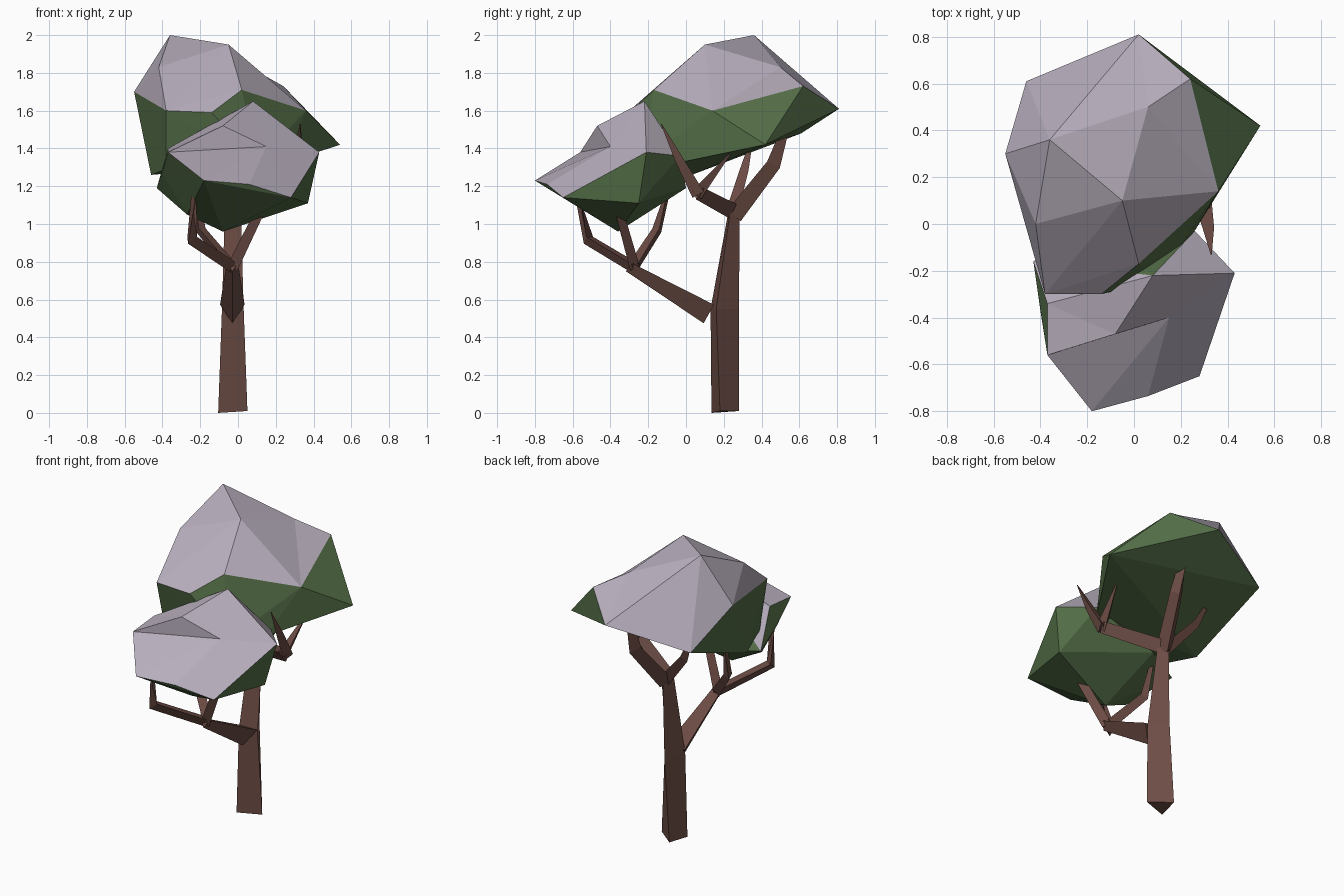
import bpy, bmesh, math
from mathutils import Vector

if "Cube" in bpy.data.objects:
    bpy.data.objects.remove(bpy.data.objects["Cube"])


def material(name, colour):
    m = bpy.data.materials.new(name)
    m.diffuse_color = (*colour, 1)
    m.use_nodes = True
    m.node_tree.nodes["Principled BSDF"].inputs["Base Color"].default_value = m.diffuse_color
    return m


snow = material("pale_lavender", (0.47, 0.42, 0.50))
leaf = material("leaf_green", (0.088, 0.155, 0.063))
bark = material("bark_brown", (0.15, 0.072, 0.058))


def finish(name, bm, mats):
    me = bpy.data.meshes.new(name)
    bm.to_mesh(me)
    bm.free()
    for m in mats:
        me.materials.append(m)
    ob = bpy.data.objects.new(name, me)
    bpy.context.collection.objects.link(ob)


def crown(name, points, dents, is_snow):
    """Faceted clump of leaves; each dent is hulled at one spot, then pushed in to another."""
    bm = bmesh.new()
    for p in points:
        bm.verts.new(p)
    pushed = [(bm.verts.new(a), b) for a, b in dents]
    bmesh.ops.convex_hull(bm, input=bm.verts[:])
    bmesh.ops.recalc_face_normals(bm, faces=bm.faces)
    bm.normal_update()
    for f in bm.faces:
        f.material_index = 0 if is_snow(f.normal, f.calc_center_median()) else 1
    for v, b in pushed:
        v.co = b
    loose = [v for v in bm.verts if not v.link_faces]
    bmesh.ops.delete(bm, geom=loose, context='VERTS')
    finish(name, bm, [snow, leaf])


def skin(name, rings):
    """Closed surface through a stack of equal rings."""
    bm = bmesh.new()
    rings = [[bm.verts.new(p) for p in r] for r in rings]
    count = len(rings[0])
    for a, b in zip(rings, rings[1:]):
        for k in range(count):
            n = (k + 1) % count
            bm.faces.new((a[k], a[n], b[n], b[k]))
    bm.faces.new(rings[0])
    bm.faces.new(rings[-1])
    bmesh.ops.recalc_face_normals(bm, faces=bm.faces)
    finish(name, bm, [bark])


def limb(name, path, sides=3):
    """Tapered three-sided limb through (x, y, z, radius) stations."""
    pts = [Vector(p[:3]) for p in path]
    rings = []
    for i, p in enumerate(path):
        d = (pts[min(i + 1, len(pts) - 1)] - pts[max(i - 1, 0)]).normalized()
        u = d.cross(Vector((0, 0, 1))).normalized()
        w = d.cross(u)
        angles = [math.pi / 2 + 2 * math.pi * k / sides for k in range(sides)]
        rings.append([pts[i] + p[3] * (u * math.cos(a) + w * math.sin(a)) for a in angles])
    skin(name, rings)


# Large upper crown
crown("large_crown", [
    (-.36, .36, 2.0), (-.05, .10, 1.95), (-.42, 0, 1.83), (-.55, .30, 1.70),
    (.24, .62, 1.73), (.02, .81, 1.61), (-.46, .61, 1.48),
    (.54, .42, 1.42), (.36, .14, 1.60), (.02, -.17, 1.71), (-.38, -.30, 1.60),
    (-.14, -.30, 1.59), (.24, -.06, 1.32), (.10, -.24, 1.33),
    (-.46, .03, 1.26), (-.38, -.22, 1.29),
], [((.06, .50, 1.88), (.06, .50, 1.83))],
    lambda n, c: c.z > 1.61)

# Small lower crown with a notched top
crown("small_crown", [
    (.08, -.22, 1.65), (-.37, -.56, 1.38), (.43, -.21, 1.38), (.28, -.65, 1.14),
    (.06, -.735, 1.21), (-.18, -.80, 1.23), (-.37, -.34, 1.40), (.15, -.14, 1.50),
    (.26, -.03, 1.36), (-.08, -.36, .96), (-.27, -.40, 1.05), (.37, -.25, 1.11),
    (-.43, -.16, 1.19), (-.15, 0, 1.19), (-.40, -.37, 1.27),
], [((-.08, -.40, 1.57), (-.08, -.47, 1.52)),
    ((.15, -.40, 1.66), (.15, -.40, 1.41))],
    lambda n, c: c.z > 1.43 or (n.z > 0.35 and c.z > 1.45 + 0.4 * c.y))

# Trunk, a tapering three-sided column
skin("trunk", [
    [(-.105, .135, 0), (.05, .18, .01), (-.075, .28, .01)],
    [(-.085, .13, .55), (.03, .16, .55), (-.04, .28, .55)],
    [(-.07, .225, 1.07), (.015, .235, 1.07), (-.03, .285, 1.07)],
])

# Low bough and its twigs
limb("low_bough", [(-.03, .13, .54, .075), (-.03, -.30, .78, .035)])
limb("left_twig", [(-.02, -.27, .77, .035), (-.25, -.52, .92, .035), (-.23, -.57, 1.15, .018)])
limb("back_twig", [(-.04, -.27, .78, .035), (-.20, -.15, .97, .03), (-.22, -.09, 1.20, .012)])
limb("right_twig", [(-.03, -.28, .77, .035), (.11, -.36, 1.06, .03), (.25, -.40, 1.14, .015)])

# Upper boughs and their twigs
limb("right_bough", [(-.04, .25, 1.07, .05), (.30, .06, 1.17, .042)])
limb("right_front_twig", [(.30, .07, 1.16, .042), (.32, -.03, 1.34, .028), (.33, -.13, 1.53, .003)])
limb("right_back_twig", [(.29, .05, 1.16, .04), (.33, .23, 1.37, .006)])
limb("back_bough", [(-.03, .25, 1.05, .055), (.05, .46, 1.32, .045), (.05, .51, 1.48, .03)])
limb("left_bough", [(-.03, .25, 1.06, .04), (-.21, .31, 1.27, .03), (-.27, .34, 1.40, .015)])
